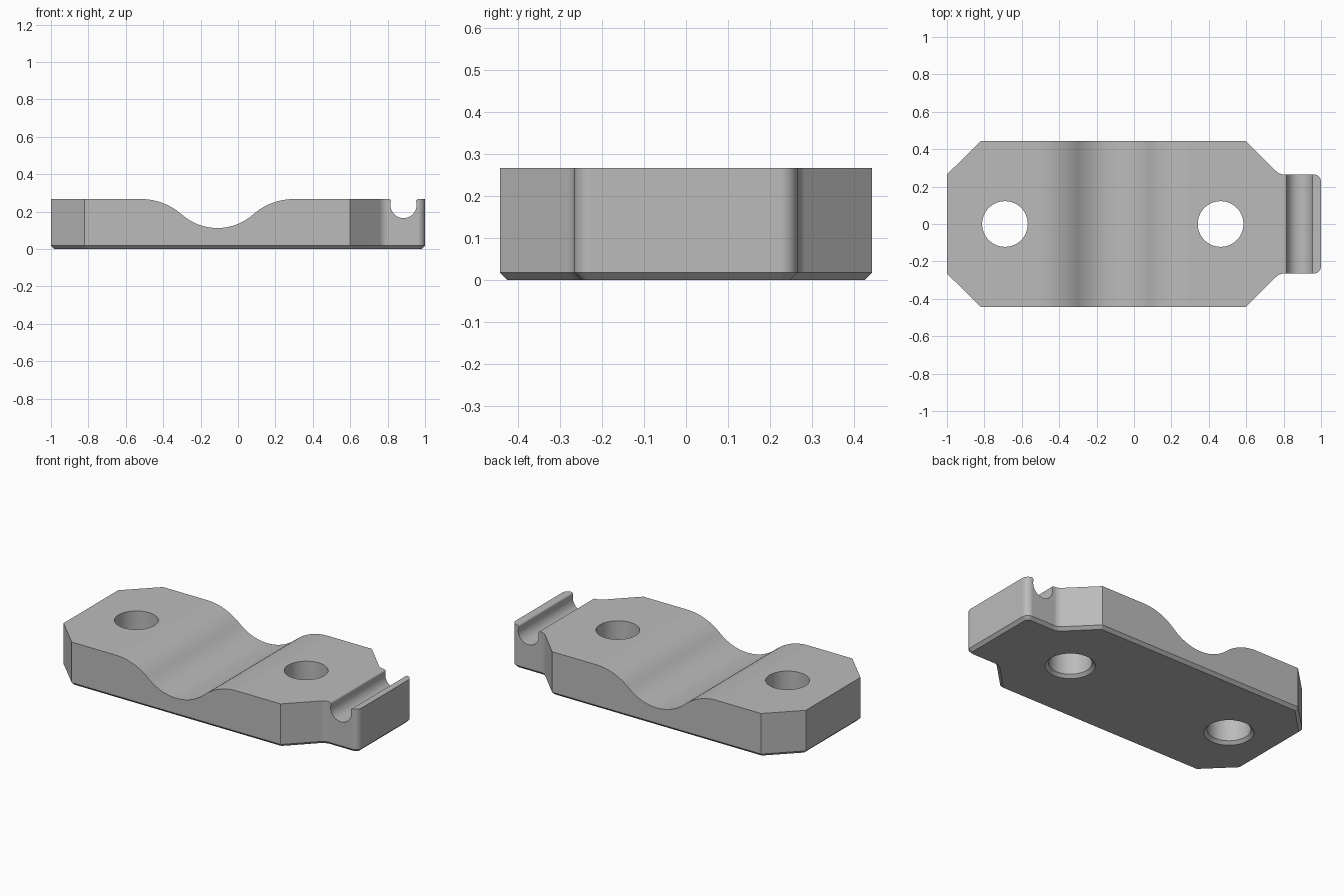
import bpy, bmesh
from math import sin, cos, radians, sqrt, asin, degrees, atan
from mathutils import Matrix

if "Cube" in bpy.data.objects:
    bpy.data.objects.remove(bpy.data.objects["Cube"], do_unlink=True)

TOP, CHAMFER = 0.267, 0.018


def arc(cx, cy, r, a0, a1, n):
    """Points on an arc, angles in degrees."""
    steps = [radians(a0 + (a1 - a0) * i / n) for i in range(n + 1)]
    return [(cx + r * cos(a), cy + r * sin(a)) for a in steps]


def new_object(name, bm):
    bmesh.ops.recalc_face_normals(bm, faces=bm.faces[:])
    mesh = bpy.data.meshes.new(name)
    bm.to_mesh(mesh)
    bm.free()
    obj = bpy.data.objects.new(name, mesh)
    bpy.context.collection.objects.link(obj)
    return obj


def extrude(points, place, vector):
    """Prism from a closed outline; place maps 2D points to 3D."""
    bm = bmesh.new()
    face = bm.faces.new([bm.verts.new(place(*p)) for p in points])
    ext = bmesh.ops.extrude_face_region(bm, geom=[face])
    verts = [g for g in ext["geom"] if isinstance(g, bmesh.types.BMVert)]
    bmesh.ops.translate(bm, verts=verts, vec=vector)
    return bm


def cut(obj, cutter, operation):
    cutter.hide_render = True
    mod = obj.modifiers.new("cut", "BOOLEAN")
    mod.operation, mod.object, mod.solver = operation, cutter, "EXACT"
    bpy.context.view_layer.objects.active = obj
    bpy.ops.object.modifier_apply(modifier=mod.name)
    bpy.data.objects.remove(cutter, do_unlink=True)


# Plan outline: clipped corners and a narrow end tab, mirrored across y
tab = 0.265
fillet = 0.06
turn = fillet * sin(radians(22.5)) / cos(radians(22.5))
inner = 0.7775 + turn
half = [(-1, 0.265), (-0.82, 0.4425), (0.6, 0.4425)]
half += arc(inner, tab + fillet, fillet, 225, 270, 6)
half += arc(0.96, tab - 0.04, 0.04, 90, 0, 8)
outline = half + [(x, -y) for x, y in reversed(half)]
bm = extrude(outline, lambda x, y: (x, y, 0), (0, 0, 0.4))
base_edges = [e for e in bm.edges if all(v.co.z < 0.001 for v in e.verts)]
bmesh.ops.recalc_face_normals(bm, faces=bm.faces[:])
bmesh.ops.bevel(bm, geom=base_edges, offset=CHAMFER, offset_type="OFFSET",
                segments=1, affect="EDGES")
plate = new_object("clamp_plate", bm)

# Side profile: wavy saddle and a round groove with softened lips
mid, run, drop = -0.11, 0.41, 0.155
angle = 2 * atan(drop / run)
total = run / sin(angle)
r_in = 0.19 / sin(angle)
r_out = total - r_in
a = degrees(angle)
floor = TOP - drop
profile = [(-1.1, -0.1), (-1.1, TOP)]
profile += arc(mid - run, TOP - r_out, r_out, 90, 90 - a, 16)
profile += arc(mid, floor + r_in, r_in, 270 - a, 270 + a, 28)[1:-1]
profile += arc(mid + run, TOP - r_out, r_out, 90 + a, 90, 16)

gx, gz, gr, lip = 0.885, 0.235, 0.07, 0.012
rise = TOP - lip - gz
reach = sqrt((gr + lip) ** 2 - rise ** 2)
b = degrees(asin(rise / (gr + lip)))
profile += arc(gx - reach, TOP - lip, lip, 90, -b, 6)
profile += arc(gx, gz, gr, 180 - b, 360 + b, 32)[1:-1]
profile += arc(gx + reach, TOP - lip, lip, 180 + b, 90, 6)
profile += [(1.1, TOP), (1.1, -0.1)]
side = new_object("side_cutter", extrude(profile, lambda x, z: (x, -0.6, z), (0, 1.2, 0)))
cut(plate, side, "INTERSECT")

# Two bolt holes, chamfered underneath
hole_r = 0.122
for x in (-0.69, 0.463):
    for r1, r2, z0, z1 in ((hole_r, hole_r, -0.1, 0.5),
                           (hole_r + 2 * CHAMFER, hole_r, -CHAMFER, CHAMFER)):
        bm = bmesh.new()
        bmesh.ops.create_cone(bm, cap_ends=True, segments=64, radius1=r1, radius2=r2,
                              depth=z1 - z0,
                              matrix=Matrix.Translation((x, 0, (z0 + z1) / 2)))
        cut(plate, new_object("hole_cutter", bm), "DIFFERENCE")

# Colour and shading
grey = bpy.data.materials.new("plain_grey")
grey.use_nodes = True
colour = (0.5, 0.5, 0.5, 1)
grey.diffuse_color = colour
grey.node_tree.nodes["Principled BSDF"].inputs["Base Color"].default_value = colour
plate.data.materials.clear()
plate.data.materials.append(grey)
for poly in plate.data.polygons:
    poly.material_index = 0

bpy.ops.object.select_all(action="DESELECT")
plate.select_set(True)
bpy.context.view_layer.objects.active = plate
bpy.ops.object.shade_smooth_by_angle(angle=radians(30))
weighted = plate.modifiers.new("even_normals", "WEIGHTED_NORMAL")
weighted.keep_sharp = True
